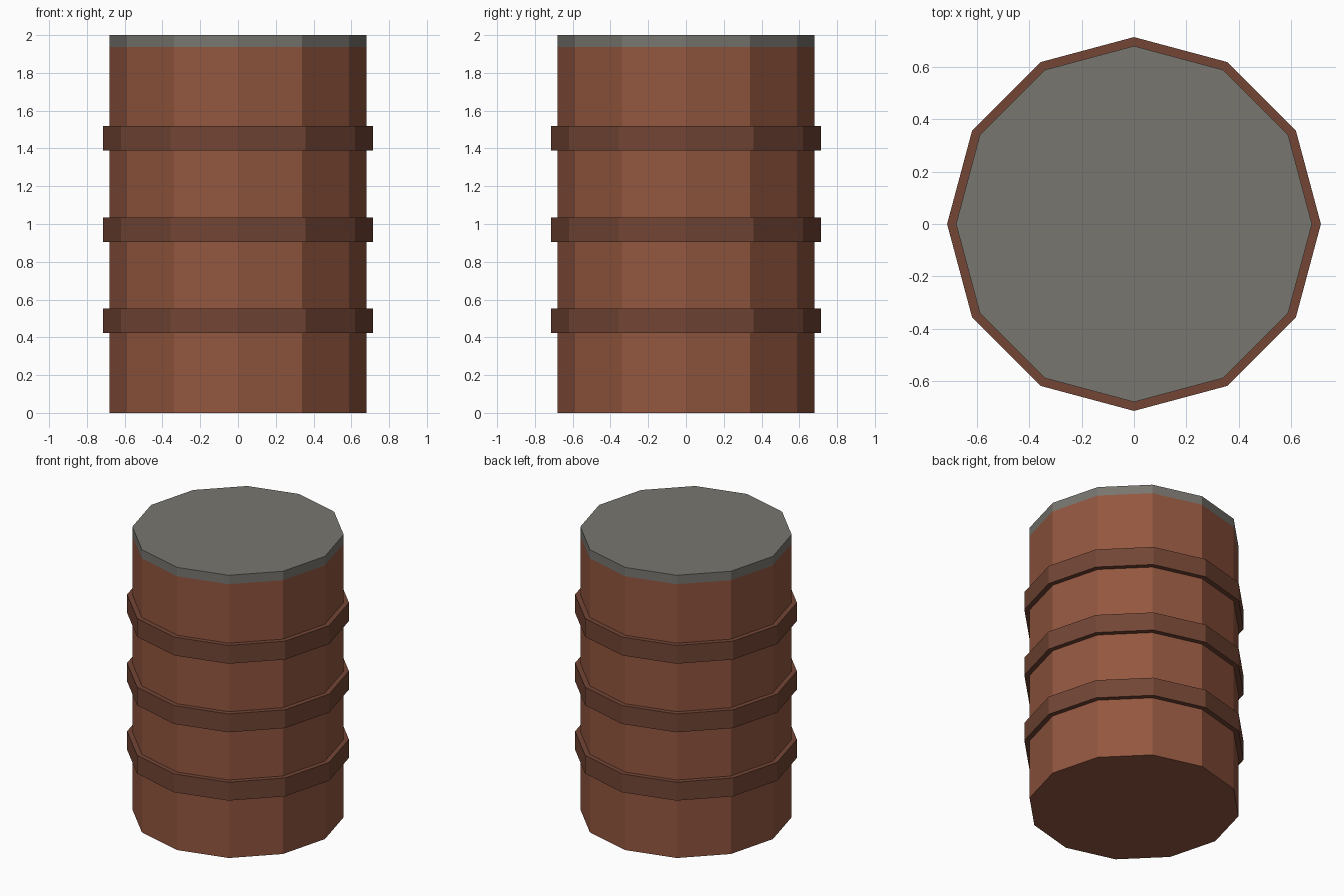
import bpy, bmesh, math

if "Cube" in bpy.data.objects:
    bpy.data.objects.remove(bpy.data.objects["Cube"])

SIDES = 12
RADIUS = 0.68


def material(name, rgb):
    m = bpy.data.materials.new(name)
    m.diffuse_color = (*rgb, 1)
    m.use_nodes = True
    m.node_tree.nodes["Principled BSDF"].inputs["Base Color"].default_value = m.diffuse_color
    return m


def prism(name, z0, z1, outer, mat, inner=None):
    """12-sided drum section; with an inner radius it becomes a hollow hoop."""
    bm = bmesh.new()

    def loop(r, z):
        return [bm.verts.new((r * math.cos(2 * math.pi * i / SIDES),
                              r * math.sin(2 * math.pi * i / SIDES), z))
                for i in range(SIDES)]

    def bridge(a, b):
        for i in range(SIDES):
            j = (i + 1) % SIDES
            bm.faces.new((a[i], a[j], b[j], b[i]))

    low, high = loop(outer, z0), loop(outer, z1)
    bridge(low, high)
    if inner:
        in_low, in_high = loop(inner, z0), loop(inner, z1)
        bridge(high, in_high)
        bridge(in_high, in_low)
        bridge(in_low, low)
    else:
        bm.faces.new(high)
        bm.faces.new(low[::-1])
    bmesh.ops.recalc_face_normals(bm, faces=bm.faces)
    mesh = bpy.data.meshes.new(name)
    bm.to_mesh(mesh)
    bm.free()
    mesh.materials.append(mat)
    obj = bpy.data.objects.new(name, mesh)
    bpy.context.collection.objects.link(obj)
    return obj


rust = material("rust", (0.29, 0.095, 0.05))
dark_rust = material("dark_rust", (0.17, 0.06, 0.035))
grey = material("lid_grey", (0.19, 0.18, 0.16))

# Drum body and lid
prism("barrel_body", 0, 1.937, RADIUS, rust)
prism("lid", 1.937, 2.0, RADIUS, grey)

# Three raised hoops
for i, z in enumerate((0.487, 0.97, 1.455)):
    prism(f"hoop_{i + 1}", z - 0.065, z + 0.065, 0.714, dark_rust, inner=RADIUS - 0.02)
